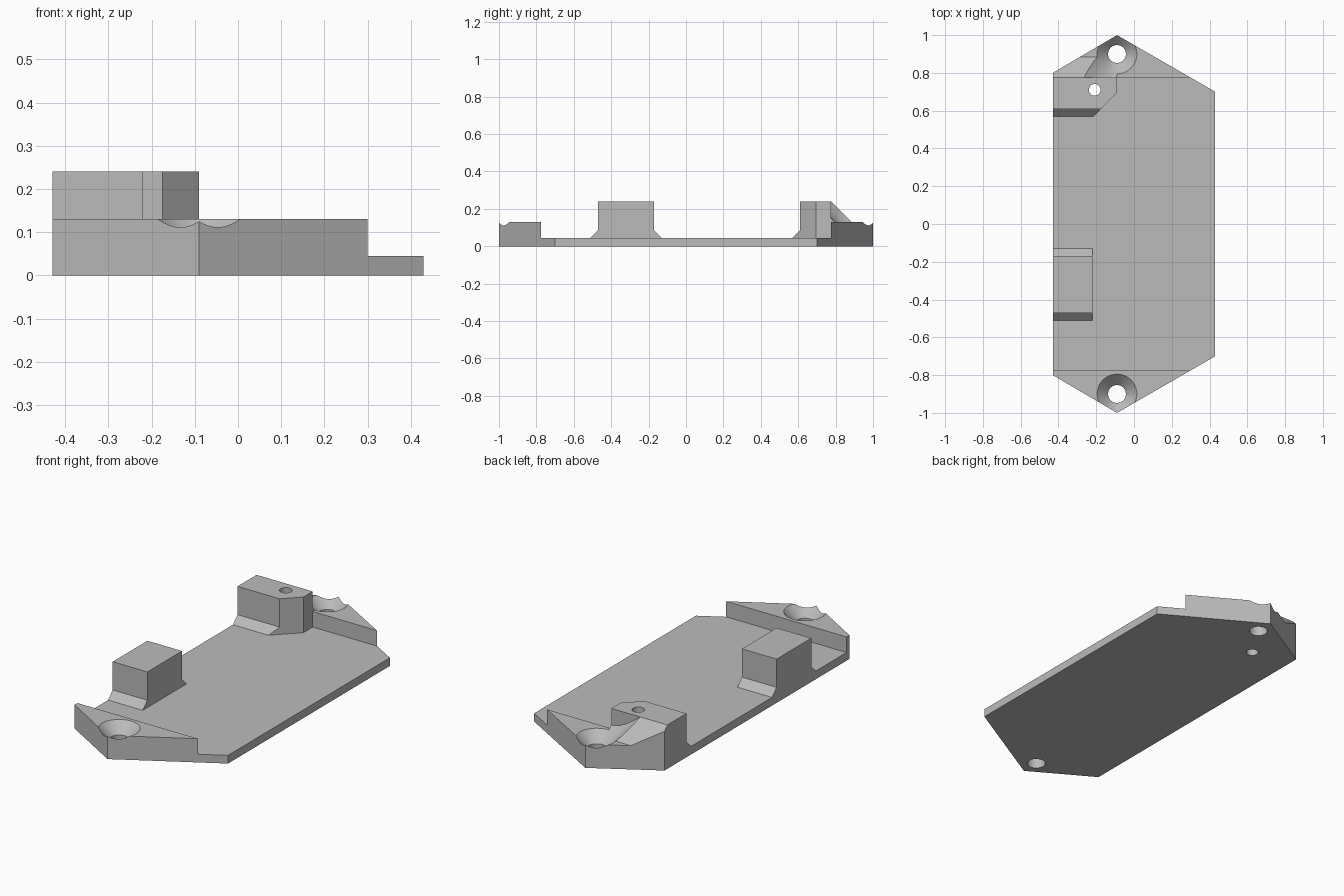
import bpy
import bmesh
import math

cube = bpy.data.objects.get("Cube")
if cube:
    bpy.data.objects.remove(cube, do_unlink=True)

PLATE, PAD, TOP = 0.045, 0.13, 0.24      # heights of the three levels
LEFT, TIP = -0.43, -0.09                 # straight side and pointed tip in x
STEP = 0.775                             # inner wall of the end pads in y
SCREW_Y, SCREW_R = 0.9, 0.047

grey = bpy.data.materials.new("grey plastic")
grey.use_nodes = True
colour = (0.5, 0.5, 0.5, 1)
grey.diffuse_color = colour
grey.node_tree.nodes["Principled BSDF"].inputs["Base Color"].default_value = colour


def add_object(name, bm):
    bmesh.ops.recalc_face_normals(bm, faces=bm.faces)
    mesh = bpy.data.meshes.new(name)
    bm.to_mesh(mesh)
    bm.free()
    mesh.materials.append(grey)
    obj = bpy.data.objects.new(name, mesh)
    bpy.context.collection.objects.link(obj)
    return obj


def prism(name, outline, low, high, axis):
    """Extrude an outline: (y, z) points along x, or (x, y) points along z."""
    bm = bmesh.new()
    place = (lambda a, b, t: (t, a, b)) if axis == "x" else (lambda a, b, t: (a, b, t))
    rings = [[bm.verts.new(place(a, b, t)) for a, b in outline] for t in (low, high)]
    for ring in rings:
        bm.faces.new(ring)
    count = len(outline)
    for i in range(count):
        j = (i + 1) % count
        bm.faces.new((rings[0][i], rings[0][j], rings[1][j], rings[1][i]))
    return add_object(name, bm)


def lathe(name, x, y, profile, sides=64):
    """Closed round solid from (radius, z) rings."""
    bm = bmesh.new()
    rings = []
    for radius, z in profile:
        angles = [2 * math.pi * i / sides for i in range(sides)]
        rings.append([bm.verts.new((x + radius * math.cos(a), y + radius * math.sin(a), z))
                      for a in angles])
    bm.faces.new(rings[0])
    bm.faces.new(rings[-1])
    for low, high in zip(rings, rings[1:]):
        for i in range(sides):
            j = (i + 1) % sides
            bm.faces.new((low[i], low[j], high[j], high[i]))
    return add_object(name, bm)


def combine(target, tool, operation):
    """Apply a boolean and discard the tool."""
    mod = target.modifiers.new("combine", "BOOLEAN")
    mod.operation = operation
    mod.solver = "EXACT"
    mod.object = tool
    bpy.context.view_layer.update()
    graph = bpy.context.evaluated_depsgraph_get()
    mesh = bpy.data.meshes.new_from_object(target.evaluated_get(graph))
    target.modifiers.clear()
    target.data = mesh
    bpy.data.objects.remove(tool, do_unlink=True)


# Thin plate with a raised pad at each end
body = prism("mounting_plate",
             [(-1.1, 0), (1.1, 0), (1.1, PAD), (STEP, PAD), (STEP, PLATE),
              (-STEP, PLATE), (-STEP, PAD), (-1.1, PAD)], -0.6, 0.6, "x")

# Sloping rib behind the rear post
rib = prism("rib", [(STEP, 0.08), (STEP, TOP), (STEP + TOP - 0.08, 0.08)], -0.6, TIP, "x")
combine(body, rib, "UNION")

# Pointed six-sided outline
outline = prism("outline", [(TIP, 1), (0.43, 0.7), (0.43, -0.7),
                            (TIP, -1), (LEFT, -0.8), (LEFT, 0.8)], -0.1, 0.5, "z")
combine(body, outline, "INTERSECT")

# Countersunk screw holes
sink_r = 0.105
for side in (-1, 1):
    drill = lathe("screw_drill", TIP, side * SCREW_Y,
                  [(SCREW_R, -0.1), (SCREW_R, PAD - sink_r + SCREW_R),
                   (sink_r + 0.2, PAD + 0.2)])
    combine(body, drill, "DIFFERENCE")

# Front post with a sloped foot on both sides
foot = 0.04
front_post = prism("front_post",
                   [(-0.47 - foot, 0.02), (-0.47 - foot, PLATE), (-0.47, PLATE + foot),
                    (-0.47, TOP), (-0.17, TOP), (-0.17, PLATE + foot),
                    (-0.17 + foot, PLATE), (-0.17 + foot, 0.02)], LEFT, -0.22, "x")
combine(body, front_post, "UNION")

# Rear post with a sloped foot and a clipped corner
rear_post = prism("rear_post",
                  [(0.61 - foot, 0.02), (0.61 - foot, PLATE), (0.61, PLATE + foot),
                   (0.61, TOP), (STEP, TOP), (STEP, 0.02)], LEFT, 0, "x")
plan = prism("post_plan", [(-0.6, 0.5), (-0.285, 0.5), (TIP, 0.695),
                           (TIP, 0.9), (-0.6, 0.9)], -0.1, 0.5, "z")
combine(rear_post, plan, "INTERSECT")
combine(body, rear_post, "UNION")

# Small pin hole through the rear post
combine(body, lathe("pin_drill", -0.208, 0.71, [(0.031, -0.1), (0.031, 0.5)], 48),
        "DIFFERENCE")

# Smooth round holes, crisp edges
bpy.ops.object.select_all(action="DESELECT")
body.select_set(True)
bpy.context.view_layer.objects.active = body
bpy.ops.object.shade_smooth_by_angle(angle=math.radians(20))
